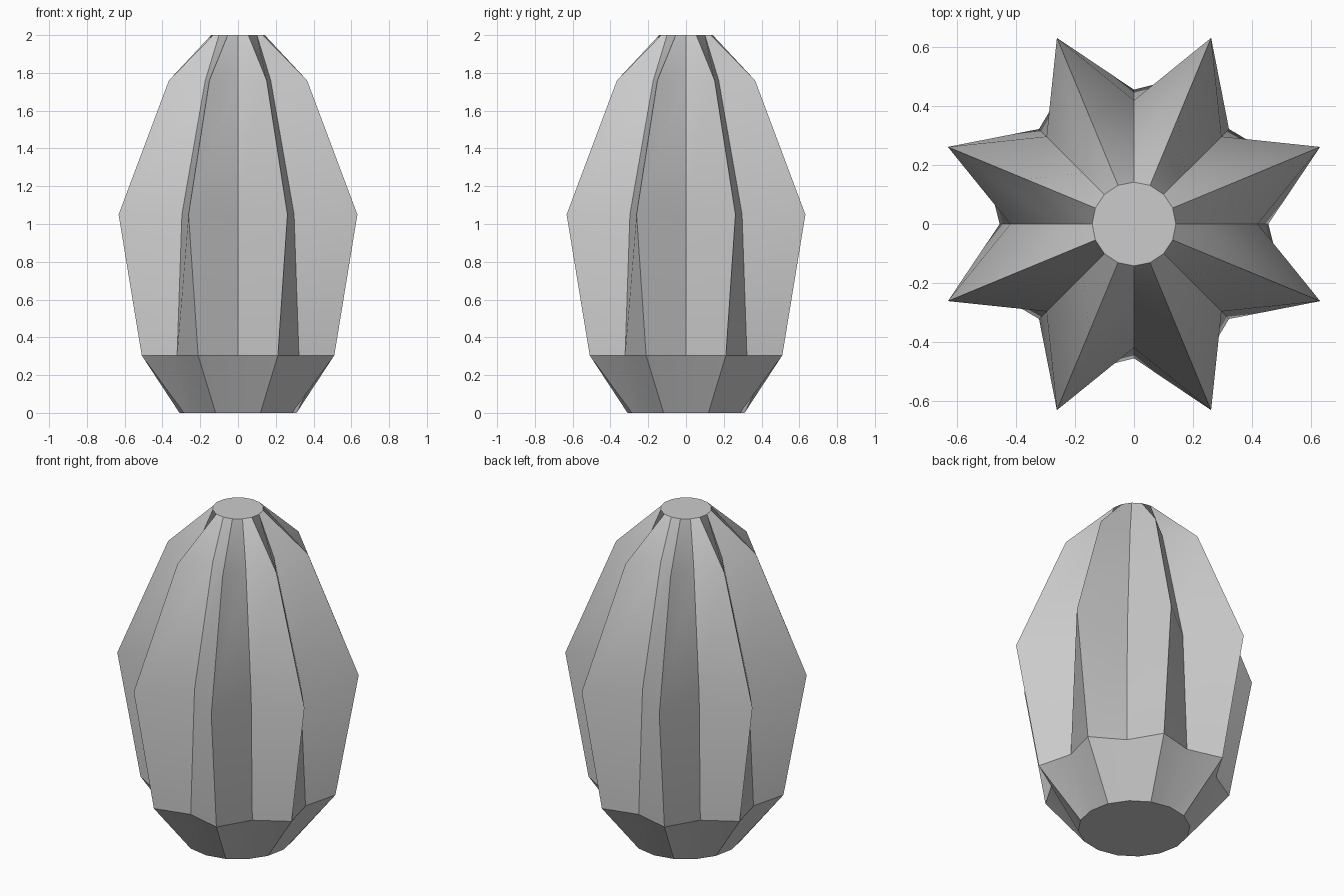
import bpy
import bmesh
from math import cos, sin, pi, radians

cube = bpy.data.objects.get("Cube")
if cube:
    bpy.data.objects.remove(cube, do_unlink=True)

# Plain grey material
grey = bpy.data.materials.new("plain_grey")
grey.use_nodes = True
color = (0.6, 0.6, 0.6, 1.0)
grey.diffuse_color = color
grey.node_tree.nodes["Principled BSDF"].inputs["Base Color"].default_value = color

# Star-shaped rings: height, ridge radius, valley radius
RIDGES = 8
PROFILE = [
    (0.0, 0.31, 0.31),
    (0.305, 0.552, 0.456),
    (1.05, 0.684, 0.42),
    (1.76, 0.396, 0.245),
    (2.0, 0.142, 0.142),
]

bm = bmesh.new()
count = RIDGES * 2
rings = []
for z, ridge, valley in PROFILE:
    ring = []
    for i in range(count):
        r = ridge if i % 2 else valley
        a = 2 * pi * i / count
        ring.append(bm.verts.new((r * cos(a), r * sin(a), z)))
    rings.append(ring)

# Ribbed walls
for low, high in zip(rings, rings[1:]):
    for i in range(count):
        j = (i + 1) % count
        bm.faces.new((low[i], low[j], high[j], high[i]))

# Flat base and top
bm.faces.new(rings[0][::-1])
bm.faces.new(rings[-1])

mesh = bpy.data.meshes.new("ribbed_body")
bm.to_mesh(mesh)
bm.free()
mesh.materials.append(grey)
body = bpy.data.objects.new("ribbed_body", mesh)
bpy.context.collection.objects.link(body)

# Soft shading with crisp ridges
bpy.ops.object.select_all(action="DESELECT")
body.select_set(True)
bpy.context.view_layer.objects.active = body
bpy.ops.object.shade_smooth_by_angle(angle=radians(30))
